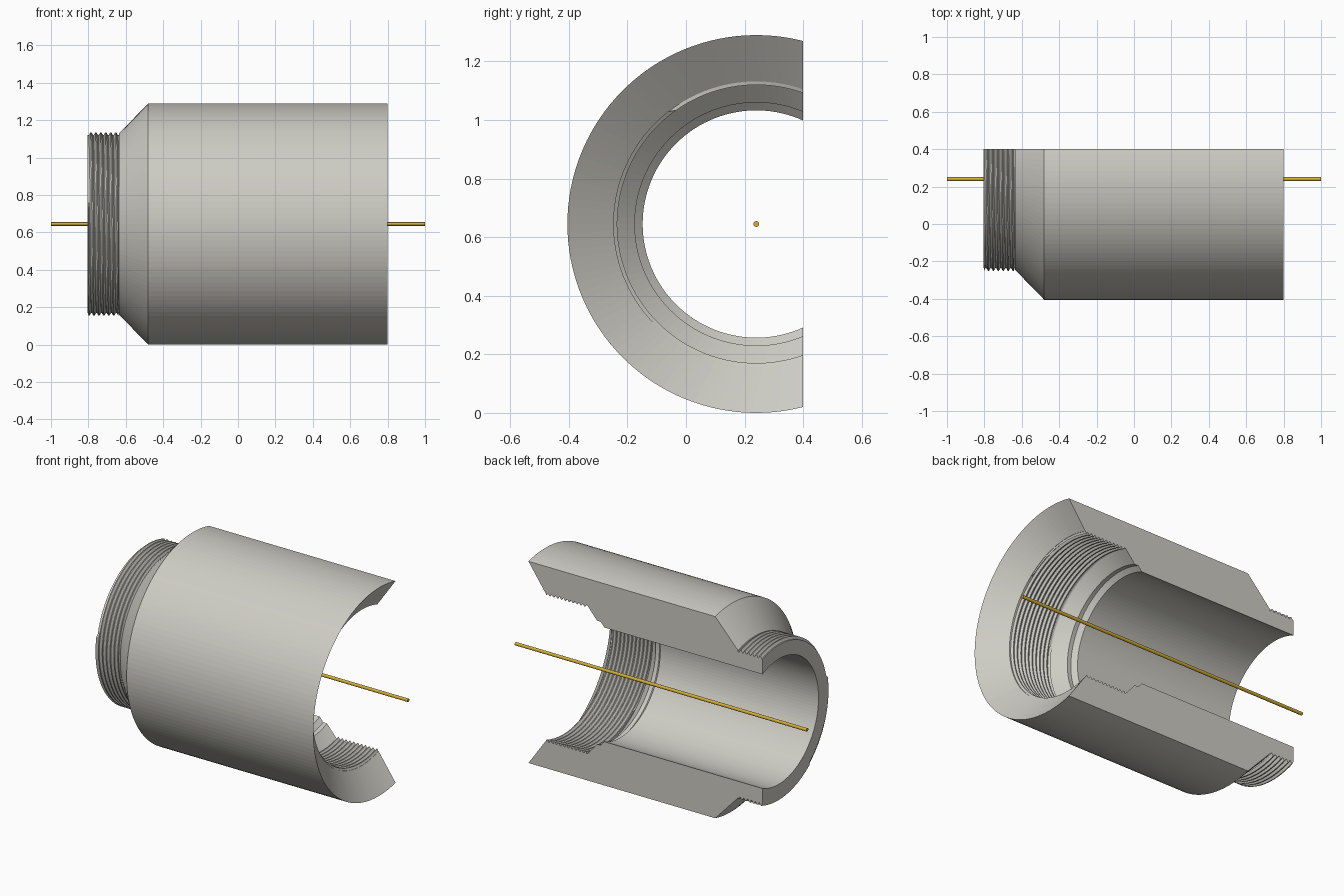
import bpy, bmesh, math
from math import pi, sin, cos, acos
from mathutils import Matrix

if "Cube" in bpy.data.objects:
    bpy.data.objects.remove(bpy.data.objects["Cube"], do_unlink=True)

AXIS_Y, AXIS_Z = 0.24, 0.645    # centre line, parallel to x
CUT = 0.16                      # section plane, measured from the axis
STEPS = 80
PITCH = 0.0265


def material(name, color, metallic=0.0):
    m = bpy.data.materials.new(name)
    m.use_nodes = True
    m.diffuse_color = color
    m.node_tree.nodes["Principled BSDF"].inputs["Base Color"].default_value = color
    return m


def add_object(name, bm, mat):
    me = bpy.data.meshes.new(name)
    bmesh.ops.recalc_face_normals(bm, faces=bm.faces[:])
    bm.to_mesh(me)
    bm.free()
    me.materials.append(mat)
    ob = bpy.data.objects.new(name, me)
    bpy.context.collection.objects.link(ob)
    return ob


def thread(x0, x1, r_low, r_high, t):
    """Profile of a helical thread between x0 and x1 at turn fraction t."""
    pts = []
    n = int(abs(x1 - x0) / PITCH) + 2
    lo, hi = min(x0, x1), max(x0, x1)
    for k in range(-1, n):
        for part, height in ((0, 0), (0.12, 0), (0.45, 1), (0.67, 1)):
            x = lo + (k + part + t) * PITCH
            r = r_low + (r_high - r_low) * height
            pts.append((min(max(x, lo), hi), r if lo < x < hi else r_low))
    return pts if x1 > x0 else pts[::-1]


def section(t):
    """Closed wall outline as (x, radius)."""
    return ([(-0.805, 0.388), (-0.805, 0.475)]
            + thread(-0.803, -0.637, 0.475, 0.490, t)
            + [(-0.635, 0.486), (-0.48, 0.645), (0.80, 0.645), (0.684, 0.487)]
            + thread(0.682, 0.40, 0.487, 0.475, t)
            + [(0.395, 0.485), (0.33, 0.415), (0.305, 0.415), (0.28, 0.388)])


# Sectioned sleeve: sweep the outline round the axis, ending on the cut plane
bm = bmesh.new()
columns = []
for i in range(STEPS + 1):
    f = i / STEPS
    column = []
    for x, r in section(f * 0.75):
        start = acos(CUT / r)
        a = start + f * (2 * pi - 2 * start)
        column.append(bm.verts.new((x, AXIS_Y + r * cos(a), AXIS_Z + r * sin(a))))
    columns.append(column)
for a, b in zip(columns, columns[1:]):
    for j in range(len(a)):
        k = (j + 1) % len(a)
        bm.faces.new((a[j], a[k], b[k], b[j]))
bm.faces.new(columns[0])
bm.faces.new(columns[-1])
bmesh.ops.remove_doubles(bm, verts=bm.verts[:], dist=1e-5)
add_object("threaded_sleeve", bm, material("light grey", (0.61, 0.60, 0.55, 1)))

# Centre line rod
bm = bmesh.new()
bmesh.ops.create_cone(bm, cap_ends=True, segments=16, radius1=0.01, radius2=0.01, depth=2,
                      matrix=Matrix.Translation((0, AXIS_Y, AXIS_Z)) @ Matrix.Rotation(pi / 2, 4, 'Y'))
add_object("centre_rod", bm, material("gold", (0.64, 0.43, 0.04, 1)))
